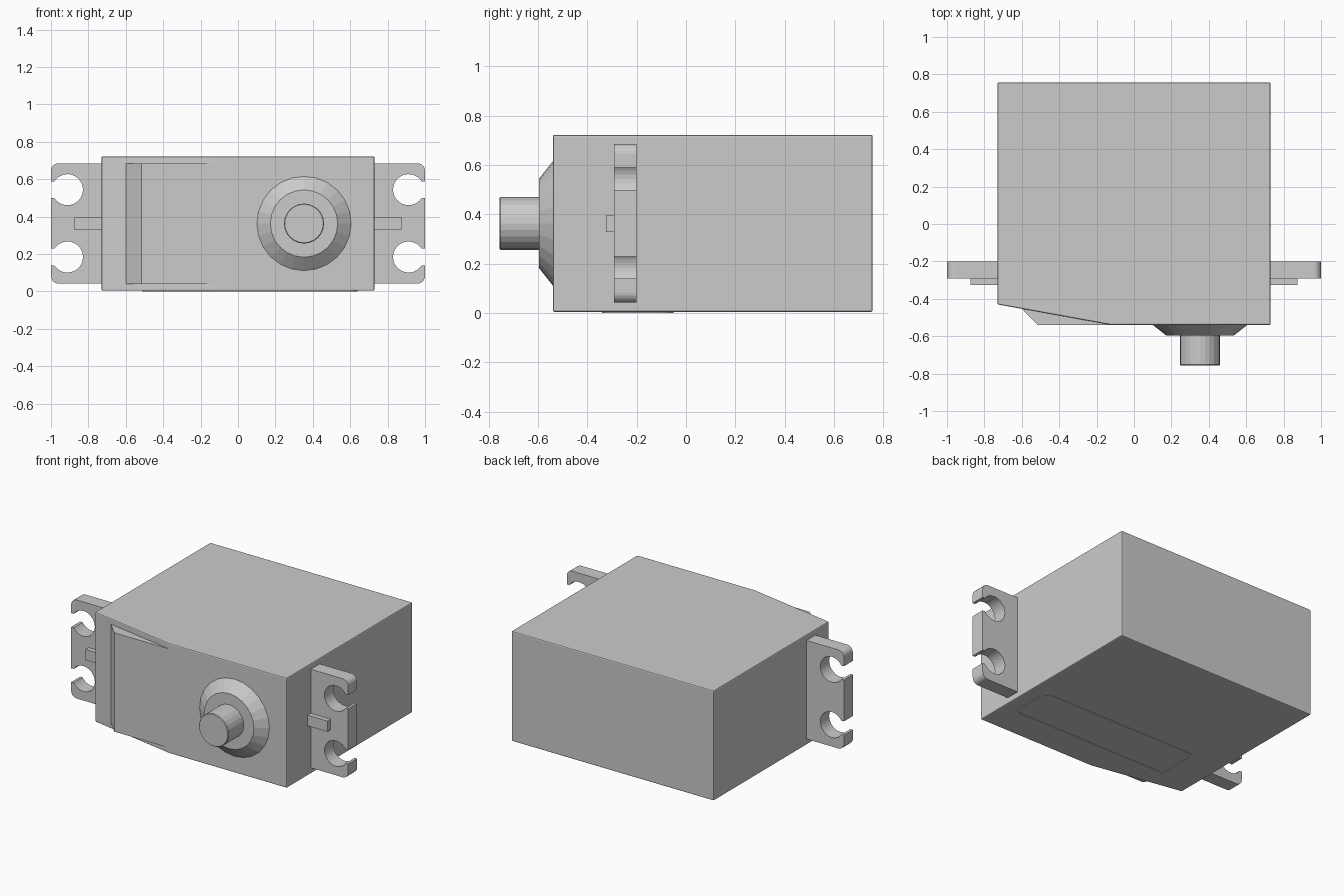
import bpy, bmesh
from math import sin, cos, asin, pi
from mathutils import Vector

if "Cube" in bpy.data.objects:
    bpy.data.objects.remove(bpy.data.objects["Cube"])

SHAFT_X, MID_Z = 0.353, 0.363


def mesh_object(name, bm):
    bmesh.ops.recalc_face_normals(bm, faces=bm.faces[:])
    me = bpy.data.meshes.new(name)
    bm.to_mesh(me)
    bm.free()
    ob = bpy.data.objects.new(name, me)
    bpy.context.collection.objects.link(ob)
    return ob


def prism(name, pts, lo, hi, axis="z"):
    """Extrude a 2D outline: (x, y) along z, or (x, z) along y."""
    place = (lambda p: (p[0], p[1], lo)) if axis == "z" else (lambda p: (p[0], lo, p[1]))
    bm = bmesh.new()
    face = bm.faces.new([bm.verts.new(place(p)) for p in pts])
    out = bmesh.ops.extrude_face_region(bm, geom=[face])
    move = Vector((0, 0, hi - lo)) if axis == "z" else Vector((0, hi - lo, 0))
    bmesh.ops.translate(bm, vec=move, verts=[v for v in out["geom"] if isinstance(v, bmesh.types.BMVert)])
    return mesh_object(name, bm)


def arc(cx, cy, r, a0, a1, n):
    return [(cx + r * cos(a0 + (a1 - a0) * i / n), cy + r * sin(a0 + (a1 - a0) * i / n))
            for i in range(n + 1)]


def rounded_rect(x0, y0, x1, y1, r):
    return (arc(x1 - r, y1 - r, r, 0, pi / 2, 5) + arc(x0 + r, y1 - r, r, pi / 2, pi, 5)
            + arc(x0 + r, y0 + r, r, pi, 1.5 * pi, 5) + arc(x1 - r, y0 + r, r, 1.5 * pi, 2 * pi, 5))


def turned(name, profile, sides):
    """Solid of revolution about the output axis; profile is (radius, y)."""
    bm = bmesh.new()
    rings = [[bm.verts.new((SHAFT_X + r * cos(2 * pi * i / sides), y, MID_Z + r * sin(2 * pi * i / sides)))
              for i in range(sides)] for r, y in profile]
    for a, b in zip(rings, rings[1:]):
        for i in range(sides):
            j = (i + 1) % sides
            bm.faces.new((a[i], a[j], b[j], b[i]))
    bm.faces.new(rings[0])
    bm.faces.new(rings[-1])
    return mesh_object(name, bm)


# Case with the sloped front corner and slightly broken edges
case = prism("case", [(-0.73, 0.757), (0.73, 0.757), (0.73, -0.54), (-0.12, -0.54), (-0.73, -0.43)],
             0.004, 0.722)
bev = case.modifiers.new("edges", "BEVEL")
bev.width, bev.segments, bev.limit_method = 0.007, 2, "ANGLE"

# Raised block filling out the sloped part of the front
prism("front_block", [(-0.60, -0.40), (-0.60, -0.453), (-0.515, -0.54), (-0.12, -0.54), (-0.12, -0.48)],
      0.04, 0.685)

# Tapered collar and output shaft
turned("shaft_collar", [(0.252, -0.53), (0.252, -0.54), (0.18, -0.597)], 24)
turned("output_shaft", [(0.107, -0.56), (0.107, -0.752), (0.103, -0.757)], 24)

# Mounting tabs: open screw holes, rounded outer corners, and a stiffening rib
hole_x, hole_r, slot = 0.912, 0.083, 0.045
open_a = asin(slot / hole_r)
for side, sx in (("left", -1), ("right", 1)):
    pts = [(0.715, 0.042)] + arc(0.96, 0.082, 0.04, -pi / 2, 0, 5)
    for z in (0.184, 0.544):
        pts += [(1.0, z - slot)]
        pts += arc(hole_x, z, hole_r, -open_a, open_a - 2 * pi, 24)
        pts += [(1.0, z + slot)]
    pts += arc(0.96, 0.645, 0.04, 0, pi / 2, 5) + [(0.715, 0.685)]
    prism(side + "_mounting_tab", [(sx * x, z) for x, z in pts], -0.292, -0.20, "y")
    rib = [(0.715, 0.328), (0.873, 0.328), (0.873, 0.398), (0.715, 0.398)]
    prism(side + "_tab_rib", [(sx * x, z) for x, z in rib], -0.325, -0.28, "y")

# Thin plain label border on the underside
bm = bmesh.new()
outer, inner = rounded_rect(-0.51, -0.34, 0.64, -0.05, 0.05), rounded_rect(-0.50, -0.33, 0.63, -0.06, 0.04)
loops = [[bm.verts.new((x, y, z)) for x, y in pts]
         for pts, z in ((outer, 0.006), (outer, 0.0), (inner, 0.0), (inner, 0.006))]
for a, b in zip(loops, loops[1:] + loops[:1]):
    for i in range(len(a)):
        j = (i + 1) % len(a)
        bm.faces.new((a[i], a[j], b[j], b[i]))
mesh_object("label_border", bm)
